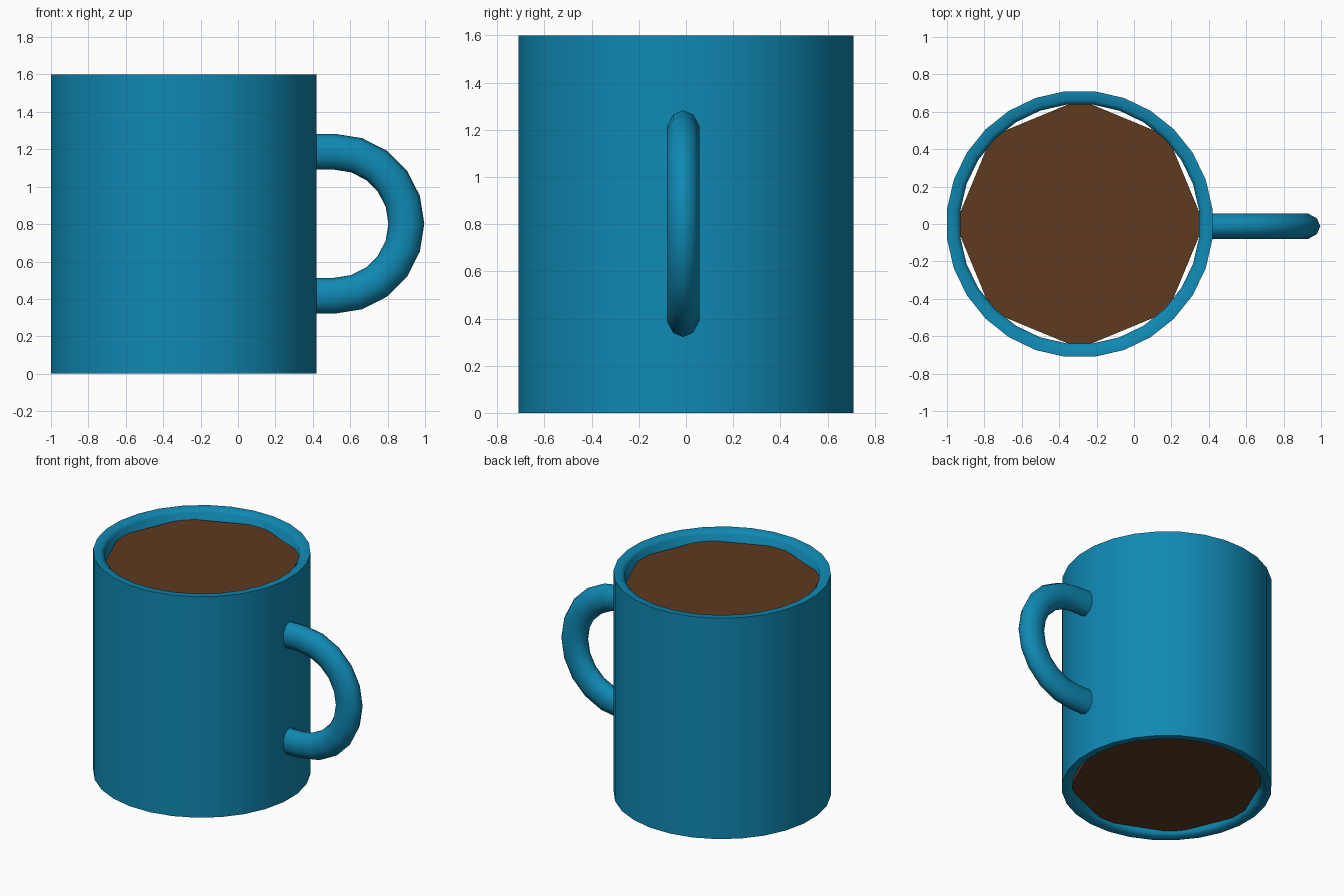
import bpy, bmesh
from math import pi, sin, cos, radians

if "Cube" in bpy.data.objects:
    bpy.data.objects.remove(bpy.data.objects["Cube"])

CX = -0.29    # mug axis
SIDES = 28


def material(name, rgb):
    m = bpy.data.materials.new(name)
    m.diffuse_color = (*rgb, 1)
    m.use_nodes = True
    m.node_tree.nodes["Principled BSDF"].inputs["Base Color"].default_value = m.diffuse_color
    return m


def finish(name, bm, mat, smooth=True):
    bmesh.ops.recalc_face_normals(bm, faces=bm.faces[:])
    mesh = bpy.data.meshes.new(name)
    bm.to_mesh(mesh)
    bm.free()
    mesh.materials.append(mat)
    ob = bpy.data.objects.new(name, mesh)
    bpy.context.collection.objects.link(ob)
    if smooth:
        bpy.ops.object.select_all(action='DESELECT')
        ob.select_set(True)
        bpy.context.view_layer.objects.active = ob
        bpy.ops.object.shade_smooth_by_angle(angle=radians(50))
    return ob


def bridge(bm, a, b):
    n = len(a)
    for i in range(n):
        j = (i + 1) % n
        bm.faces.new((a[i], a[j], b[j], b[i]))


glaze = material("blue_glaze", (0.005, 0.25, 0.45))
brown = material("coffee_brown", (0.112, 0.042, 0.014))

# Mug wall: a closed ring profile swept round the axis
profile = [(0.714, 0), (0.714, 1.6), (0.665, 1.6), (0.642, 1.58),
           (0.642, 0.02), (0.665, 0)]
bm = bmesh.new()
rings = []
for r, z in profile:
    angles = [2 * pi * (i + 0.5) / SIDES for i in range(SIDES)]
    rings.append([bm.verts.new((CX + r * cos(a), r * sin(a), z)) for a in angles])
for k in range(len(rings)):
    bridge(bm, rings[k], rings[(k + 1) % len(rings)])
finish("mug_wall", bm, glaze)

# Coffee: an eight-sided plug inside the wall
bm = bmesh.new()
low, high = [[bm.verts.new((CX + 0.665 * cos(i * pi / 4), 0.665 * sin(i * pi / 4), z))
              for i in range(8)] for z in (0.03, 1.53)]
bridge(bm, low, high)
bm.faces.new(low)
bm.faces.new(high)
finish("coffee", bm, brown, smooth=False)

# Handle: oval section swept along a half ring with straight ends
HX, HY, HZ, R = 0.515, -0.012, 0.802, 0.385
path = [(0.37, HZ + R, pi / 2)]
for i in range(11):
    a = pi / 2 - i * pi / 10
    path.append((HX + R * cos(a), HZ + R * sin(a), a))
path.append((0.37, HZ - R, -pi / 2))
bm = bmesh.new()
rings = []
for x, z, a in path:
    ring = []
    for k in range(10):
        t = 2 * pi * k / 10
        d = 0.096 * cos(t)
        ring.append(bm.verts.new((x + d * cos(a), HY + 0.072 * sin(t), z + d * sin(a))))
    rings.append(ring)
for a, b in zip(rings, rings[1:]):
    bridge(bm, a, b)
bm.faces.new(rings[0])
bm.faces.new(rings[-1])
finish("handle", bm, glaze)
